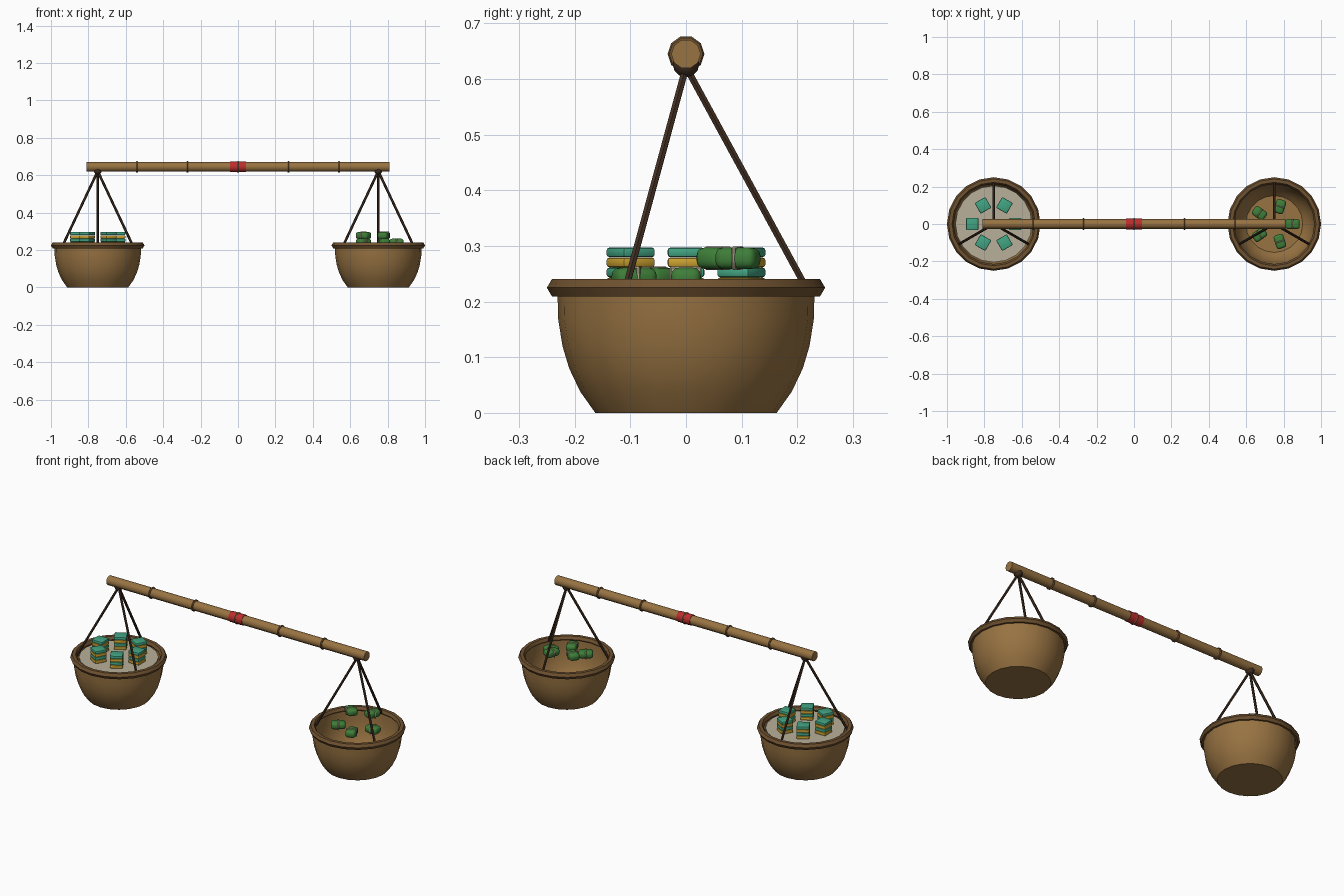
import bpy, bmesh
from math import sin, cos, pi, radians
from mathutils import Matrix, Vector

if "Cube" in bpy.data.objects:
    bpy.data.objects.remove(bpy.data.objects["Cube"])


def mat(name, r, g, b):
    lin = [((c / 255 + 0.055) / 1.055) ** 2.4 for c in (r, g, b)]
    m = bpy.data.materials.new(name)
    m.diffuse_color = (*lin, 1)
    m.use_nodes = True
    m.node_tree.nodes["Principled BSDF"].inputs["Base Color"].default_value = m.diffuse_color
    return m


BAMBOO = mat("bamboo", 152, 115, 66)
RIM = mat("dark_bamboo", 112, 82, 48)
ROPE = mat("rope_brown", 66, 47, 34)
RED = mat("red_cloth", 188, 46, 46)
CREAM = mat("cream_cloth", 186, 176, 154)
TEAL = mat("teal", 66, 164, 130)
GOLD = mat("gold", 204, 162, 48)
LEAF = mat("leaf_green", 62, 126, 56)
STRING = mat("string_beige", 172, 162, 140)


def make(name, bm, material, matrix=Matrix(), smooth=True):
    bmesh.ops.recalc_face_normals(bm, faces=bm.faces)
    me = bpy.data.meshes.new(name)
    bm.to_mesh(me)
    bm.free()
    me.materials.append(material)
    ob = bpy.data.objects.new(name, me)
    bpy.context.collection.objects.link(ob)
    ob.matrix_world = matrix
    if smooth:
        bpy.ops.object.select_all(action='DESELECT')
        ob.select_set(True)
        bpy.context.view_layer.objects.active = ob
        bpy.ops.object.shade_smooth_by_angle(angle=radians(40))
    return ob


def lathe(name, profile, seg, material, matrix=Matrix(), closed=False):
    """Revolve (radius, z) points about z; open profiles get end caps."""
    bm = bmesh.new()
    rings = [[bm.verts.new((r * cos(2 * pi * i / seg), r * sin(2 * pi * i / seg), z))
              for i in range(seg)] for r, z in profile]
    pairs = list(zip(rings, rings[1:]))
    if closed:
        pairs.append((rings[-1], rings[0]))
    else:
        bm.faces.new(rings[0])
        bm.faces.new(rings[-1])
    for a, b in pairs:
        for i in range(seg):
            j = (i + 1) % seg
            bm.faces.new((a[i], a[j], b[j], b[i]))
    return make(name, bm, material, matrix)


def torus(name, major, minor, sides, seg, material, matrix):
    prof = [(major + minor * cos(2 * pi * k / sides), minor * sin(2 * pi * k / sides))
            for k in range(sides)]
    return lathe(name, prof, seg, material, matrix, closed=True)


def rod(name, a, b, r, seg, material):
    a, b = Vector(a), Vector(b)
    m = Matrix.Translation(a) @ (b - a).to_track_quat('Z', 'Y').to_matrix().to_4x4()
    return lathe(name, [(r, 0), (r, (b - a).length)], seg, material, m)


def soft_box(name, size, bevel, segs, material, matrix):
    bm = bmesh.new()
    bmesh.ops.create_cube(bm, size=1, matrix=Matrix.Diagonal((*size, 1)))
    bmesh.ops.bevel(bm, geom=bm.edges[:], offset=bevel, segments=segs,
                    profile=0.5, affect='EDGES')
    return make(name, bm, material, matrix)


# Carrying pole with bamboo nodes and a red grip in the middle
PZ = 0.645
along_x = Matrix.Rotation(pi / 2, 4, 'Y') @ Matrix.Rotation(pi / 2, 4, 'Z')


def on_pole(x):
    return Matrix.Translation((x, 0, PZ)) @ along_x


lathe("pole", [(0.0265, -0.81), (0.0265, 0.81)], 10, BAMBOO, on_pole(0))
lathe("red_grip", [(0.0295, -0.042), (0.0295, 0.042)], 10, RED, on_pole(0))
for i in range(-2, 3):
    torus("pole_node", 0.027, 0.006, 6, 10, RIM, on_pole(i * 0.27))

# Baskets, rims, knots and ropes
body = [(0.163, 0), (0.19, 0.038), (0.21, 0.08), (0.222, 0.12), (0.23, 0.17), (0.231, 0.225),
        (0.219, 0.225), (0.218, 0.17), (0.21, 0.12), (0.198, 0.08), (0.178, 0.04), (0.152, 0.012)]
for side, sx in (("left", -0.75), ("right", 0.75)):
    at = Matrix.Translation((sx, 0, 0))
    lathe(side + "_basket", body, 20, BAMBOO, at)
    torus(side + "_rim", 0.232, 0.018, 6, 20, RIM, at @ Matrix.Translation((0, 0, 0.225)))
    bm = bmesh.new()
    bmesh.ops.create_uvsphere(bm, u_segments=10, v_segments=6, radius=0.024)
    make(side + "_knot", bm, ROPE, at @ Matrix.Translation((0, 0, 0.627)))
    for k in range(3):
        a = radians(90 + 120 * k)
        rod(side + "_rope", (sx + 0.216 * cos(a), 0.216 * sin(a), 0.225),
            (sx, 0, 0.622), 0.0068, 6, ROPE)

# Left basket: cloth disc with six stacks of small cakes
lathe("cloth_disc", [(0.205, 0.21), (0.205, 0.225)], 20, CREAM,
      Matrix.Translation((-0.75, 0, 0)))
for k in range(6):
    a = k * pi / 3
    base = Matrix.Translation((-0.75 + 0.115 * cos(a), 0.115 * sin(a), 0)) @ Matrix.Rotation(a, 4, 'Z')
    for n in range(4):
        soft_box("cake", (0.066, 0.066, 0.0175), 0.005, 2, TEAL if n % 2 else GOLD,
                 base @ Matrix.Translation((0, 0, 0.2345 + 0.018 * n)))

# Right basket: five leaf parcels, each tied with a string
for k in range(5):
    a = k * 2 * pi / 5
    z = 0.278 if k in (1, 2) else 0.242
    m = (Matrix.Translation((0.75 + 0.098 * cos(a), 0.098 * sin(a), z))
         @ Matrix.Rotation(a, 4, 'Z'))
    soft_box("leaf_parcel", (0.076, 0.054, 0.038), 0.014, 3, LEAF, m)
    soft_box("parcel_string", (0.007, 0.058, 0.042), 0.003, 1, STRING, m)
